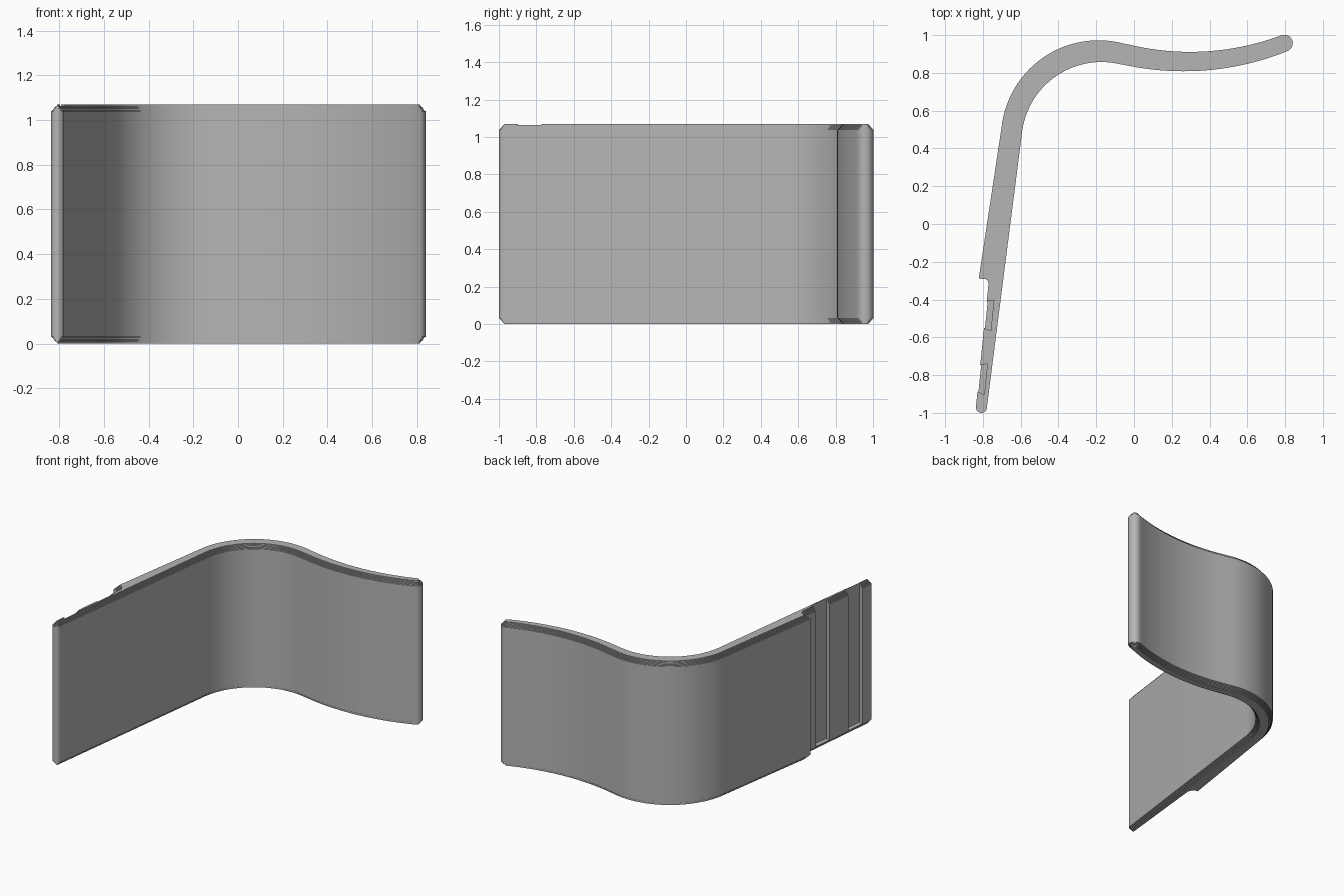
import bpy, bmesh
from math import sin, cos, pi, radians
from mathutils import Vector

if "Cube" in bpy.data.objects:
    bpy.data.objects.remove(bpy.data.objects["Cube"])

HEIGHT = 1.07
STEPS = 5          # thin terraces that chamfer the top and bottom rims
RIM = 0.03
INSET = 0.026

grey = bpy.data.materials.new("plain_grey")
grey.use_nodes = True
colour = (0.46, 0.46, 0.46, 1)
grey.diffuse_color = colour
grey.node_tree.nodes["Principled BSDF"].inputs["Base Color"].default_value = colour


def polar(centre, radius, degrees):
    a = radians(degrees)
    return Vector((centre[0] + radius * cos(a), centre[1] + radius * sin(a)))


def arc(centre, radius, start, end, count):
    return [polar(centre, radius, start + (end - start) * i / count) for i in range(count + 1)]


def inset_loop(loop, distance):
    """Move every edge of a counter-clockwise loop inward."""
    result = []
    for i, p in enumerate(loop):
        a = (p - loop[i - 1]).normalized()
        b = (loop[(i + 1) % len(loop)] - p).normalized()
        na, nb = Vector((-a.y, a.x)), Vector((-b.y, b.x))
        result.append(p + (na + nb) * distance / (1 + na.dot(nb)))
    return result


def stack(name, rings):
    """Closed solid from equal-length rings given as (loop, z)."""
    bm = bmesh.new()
    rows = [[bm.verts.new((p.x, p.y, z)) for p in loop] for loop, z in rings]
    bm.faces.new(rows[0][::-1])
    bm.faces.new(rows[-1])
    n = len(rows[0])
    for low, high in zip(rows, rows[1:]):
        for i in range(n):
            j = (i + 1) % n
            bm.faces.new((low[i], low[j], high[j], high[i]))
    bmesh.ops.recalc_face_normals(bm, faces=bm.faces)
    mesh = bpy.data.meshes.new(name)
    bm.to_mesh(mesh)
    bm.free()
    mesh.materials.append(grey)
    obj = bpy.data.objects.new(name, mesh)
    bpy.context.collection.objects.link(obj)
    return obj


# Wavy hook: two tangent arcs with a gently changing thickness
bend, wave = (-0.18, 0.445), (0.28, 2.28)
inner, outer = [], []
for i in range(29):
    t = i / 28
    angle = 173 - 97.1 * t
    half = 0.0555 + 0.0045 * sin(pi * min(t, 1))
    inner.append(polar(bend, 0.47 - half, angle))
    outer.append(polar(bend, 0.47 + half, angle))
for i in range(1, 25):
    t = i / 24
    angle = 255.9 + 35.4 * t
    half = 0.0555 - 0.0105 * t
    inner.append(polar(wave, 1.42 + half, angle))
    outer.append(polar(wave, 1.42 - half, angle))
tip = arc((inner[-1] + outer[-1]) / 2, 0.045, -68.7, 111.3, 12)[1:-1]

# Straight arm: shoulder step, thin tongue and rounded end
shoulder = [Vector(p) for p in ((-0.822, -0.289), (-0.785, -0.292), (-0.775, -0.299), (-0.77, -0.315))]
tongue_end = arc((-0.808, -0.971), 0.029, 173, 353, 10)
outline = inner + tip + outer[::-1] + shoulder + tongue_end

# Body with terraced rims
levels = []
for k in range(STEPS):
    loop = inset_loop(outline, INSET * (1 - k / STEPS))
    levels += [(loop, RIM * k / STEPS), (loop, RIM * (k + 1) / STEPS)]
levels += [(outline, RIM)]
body = stack("hook_body", levels + [(loop, HEIGHT - z) for loop, z in levels[::-1]])

# Dovetail grooves in the outer side of the tongue, closed at the bottom
outer_top, outer_end = shoulder[-1], tongue_end[0]
along = (outer_end - outer_top).normalized()
across = Vector((-along.y, along.x))
cutters = []
for number, y in enumerate((-0.41, -0.747)):
    start = outer_top + along * ((y - outer_top.y) / along.y)
    corners = ((-0.01, 0.037), (0.003, -0.01), (0.138, -0.01), (0.152, 0.037))
    loop = [start + along * u + across * v for u, v in corners]
    cutter = stack(f"groove_cutter_{number + 1}", [(loop, RIM), (loop, HEIGHT + 0.1)])
    cutter.hide_render = True
    cut = body.modifiers.new("groove", 'BOOLEAN')
    cut.operation, cut.solver, cut.object = 'DIFFERENCE', 'EXACT', cutter
    cutters.append(cutter)

# Apply the cuts, drop the cutters and smooth the curved walls
bpy.ops.object.select_all(action='DESELECT')
body.select_set(True)
bpy.context.view_layer.objects.active = body
for name in [m.name for m in body.modifiers]:
    bpy.ops.object.modifier_apply(modifier=name)
for cutter in cutters:
    bpy.data.objects.remove(cutter)
bpy.ops.object.shade_smooth_by_angle(angle=radians(30))
